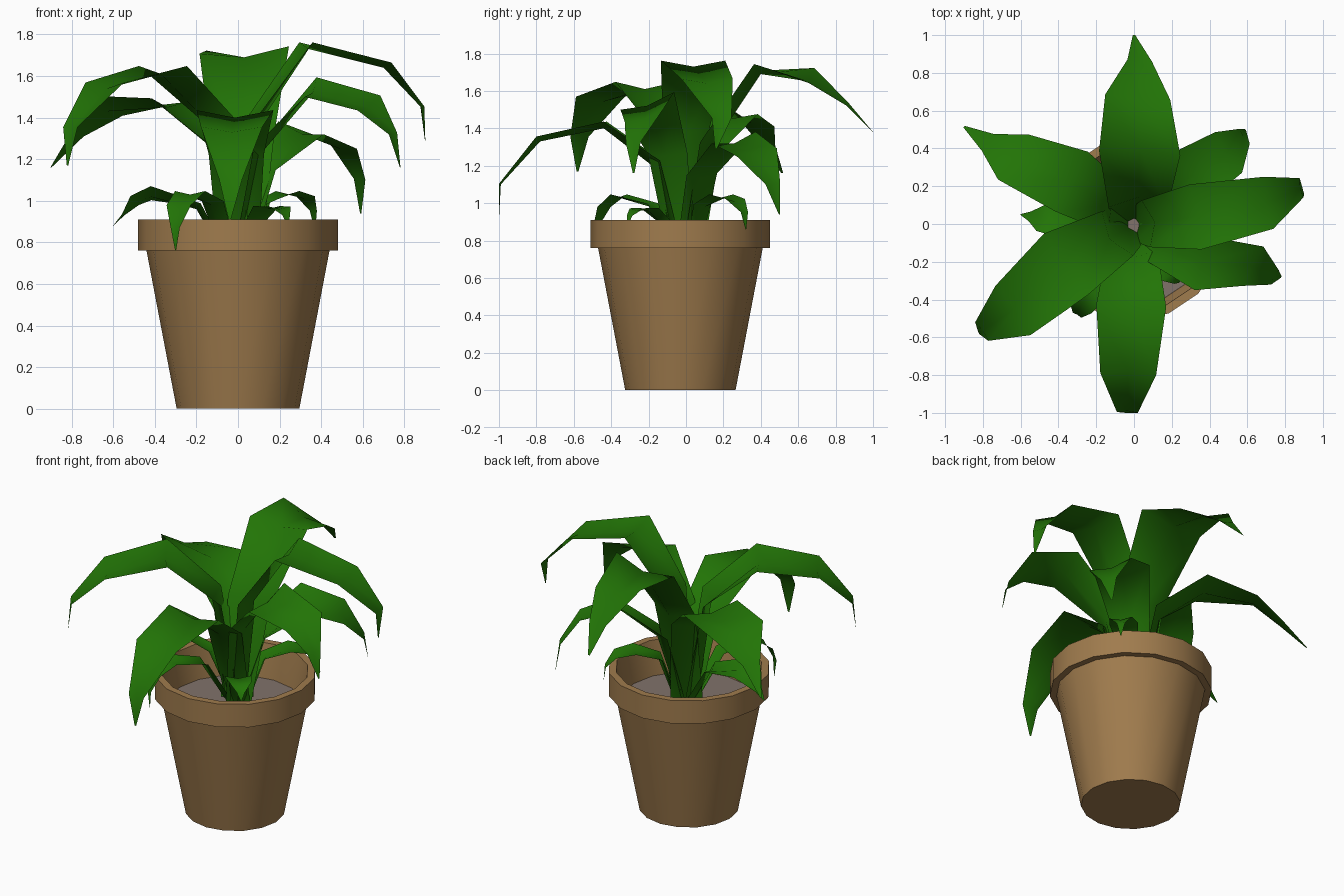
import bpy, bmesh, math
from mathutils import Vector

if "Cube" in bpy.data.objects:
    bpy.data.objects.remove(bpy.data.objects["Cube"])


def material(name, rgb):
    m = bpy.data.materials.new(name)
    m.diffuse_color = (*rgb, 1)
    m.use_nodes = True
    m.node_tree.nodes["Principled BSDF"].inputs["Base Color"].default_value = m.diffuse_color
    return m


CLAY = material("clay", (0.35, 0.2, 0.075))
GREEN = material("leaf_green", (0.016, 0.175, 0.002))
SOIL = material("soil_grey", (0.22, 0.17, 0.145))
SIDES = 16
POT_Y = -0.03


def finish(name, bm, mat, angle):
    bmesh.ops.remove_doubles(bm, verts=bm.verts, dist=1e-5)
    me = bpy.data.meshes.new(name)
    bm.to_mesh(me)
    bm.free()
    ob = bpy.data.objects.new(name, me)
    bpy.context.collection.objects.link(ob)
    me.materials.append(mat)
    bpy.ops.object.select_all(action='DESELECT')
    ob.select_set(True)
    bpy.context.view_layer.objects.active = ob
    bpy.ops.object.shade_smooth_by_angle(angle=math.radians(angle))
    return ob


def lathe(name, profile, mat, cap_top=False):
    # Spin an (r, z) profile around the pot axis
    bm = bmesh.new()
    rings = []
    for r, z in profile:
        rings.append([bm.verts.new((r * math.cos(a), POT_Y + r * math.sin(a), z))
                      for a in (2 * math.pi * i / SIDES for i in range(SIDES))])
    for lo, hi in zip(rings, rings[1:]):
        for i in range(SIDES):
            j = (i + 1) % SIDES
            bm.faces.new((lo[i], lo[j], hi[j], hi[i]))
    bm.faces.new(rings[0][::-1])
    if cap_top:
        bm.faces.new(rings[-1])
    return finish(name, bm, mat, 35)


WIDTH = (0.5, 0.72, 1.0, 0.8, 0.3, 0.03)
FOLD = (0.5, 0.4, 0.2, 0.2, 0.15, 0.0)


def leaf(name, half, spine, roll=(0, 0)):
    # Folded blade: midrib path with two raised edges; roll lifts its left edge
    pts = [Vector(p) for p in spine]
    rolls = (0, roll[0] / 2, roll[0], roll[1], roll[1] / 2, 0)
    d = pts[-1] - pts[0]
    side = Vector((-d.y, d.x, 0)).normalized()
    bm = bmesh.new()
    rows = []
    for i, p in enumerate(pts):
        t = (pts[min(i + 1, len(pts) - 1)] - pts[max(i - 1, 0)]).normalized()
        n = t.cross(side).normalized()
        w = half * WIDTH[i]
        up = n * (w * FOLD[i])
        out = side * w + n * (w * rolls[i])
        rows.append([bm.verts.new(q) for q in (p - out + up, p, p + out + up)])
    for a, b in zip(rows, rows[1:]):
        for k in range(2):
            bm.faces.new((a[k], b[k], b[k + 1], a[k + 1]))
    bm.normal_update()
    return finish(name, bm, GREEN, 120)


# Pot with overhanging rim and open inside
lathe("pot", [(0.295, 0), (0.44, 0.76), (0.48, 0.76), (0.48, 0.91),
              (0.435, 0.91), (0.415, 0.8), (0.395, 0.66)], CLAY)
lathe("soil", [(0.38, 0.66), (0.398, 0.695)], SOIL, cap_top=True)

# Large arching leaves
leaf("leaf_back", 0.215, [(0, .03, .7), (.02, .14, 1.3), (.03, .4, 1.69),
                          (.02, .66, 1.65), (.03, .86, 1.52), (0, 1, 1.38)], (-0.1, 0.25))
leaf("leaf_right_high", 0.175, [(.03, 0, .7), (.11, .01, 1.38), (.34, .04, 1.73),
                                (.7, .11, 1.64), (.88, .19, 1.45), (.9, .16, 1.29)])
leaf("leaf_right_front", 0.145, [(.03, -.03, .7), (.13, -.11, 1.25), (.36, -.21, 1.52),
                                 (.62, -.22, 1.45), (.74, -.28, 1.32), (.78, -.28, 1.16)],
     (0.35, 0.35))
leaf("leaf_right_back", 0.16, [(.03, .03, .7), (.13, .11, 1.13), (.31, .26, 1.32),
                               (.49, .37, 1.25), (.58, .46, 1.1), (.59, .5, .94)], (0.2, 0.2))
leaf("leaf_left_back", 0.18, [(-.03, .03, .7), (-.12, .09, 1.25), (-.34, .23, 1.45),
                              (-.63, .35, 1.43), (-.77, .43, 1.31), (-.9, .515, 1.16)],
     (0.05, 0.35))
leaf("leaf_left_front", 0.2, [(-.03, -.02, .7), (-.13, -.08, 1.36), (-.37, -.22, 1.61),
                              (-.63, -.45, 1.54), (-.8, -.565, 1.35), (-.82, -.58, 1.17)])
leaf("leaf_front", 0.185, [(0, -.05, .7), (-.01, -.18, 1.2), (-.015, -.44, 1.4),
                           (-.03, -.78, 1.33), (-.035, -.99, 1.1), (-.04, -1, .91)])

# Small low leaves
leaf("small_leaf_left", 0.085, [(-.05, .02, .7), (-.2, .02, .96), (-.42, .02, 1.02),
                                (-.49, .03, .99), (-.55, .04, .93), (-.6, .05, .88)],
     (0.4, 0.4))
leaf("small_leaf_left_front", 0.085, [(-.04, -.05, .7), (-.13, -.19, .98), (-.23, -.36, 1.03),
                                      (-.28, -.43, .97), (-.3, -.48, .87), (-.3, -.48, .76)])
leaf("small_leaf_right_back", 0.085, [(.05, .04, .7), (.13, .1, .98), (.24, .19, 1.03),
                                      (.32, .26, 1.01), (.36, .31, .95), (.37, .32, .86)])
leaf("small_leaf_right_front", 0.08, [(.04, -.05, .7), (.09, -.12, .88), (.14, -.2, .96),
                                      (.2, -.26, .96), (.23, -.3, .93), (.24, -.31, .88)])
